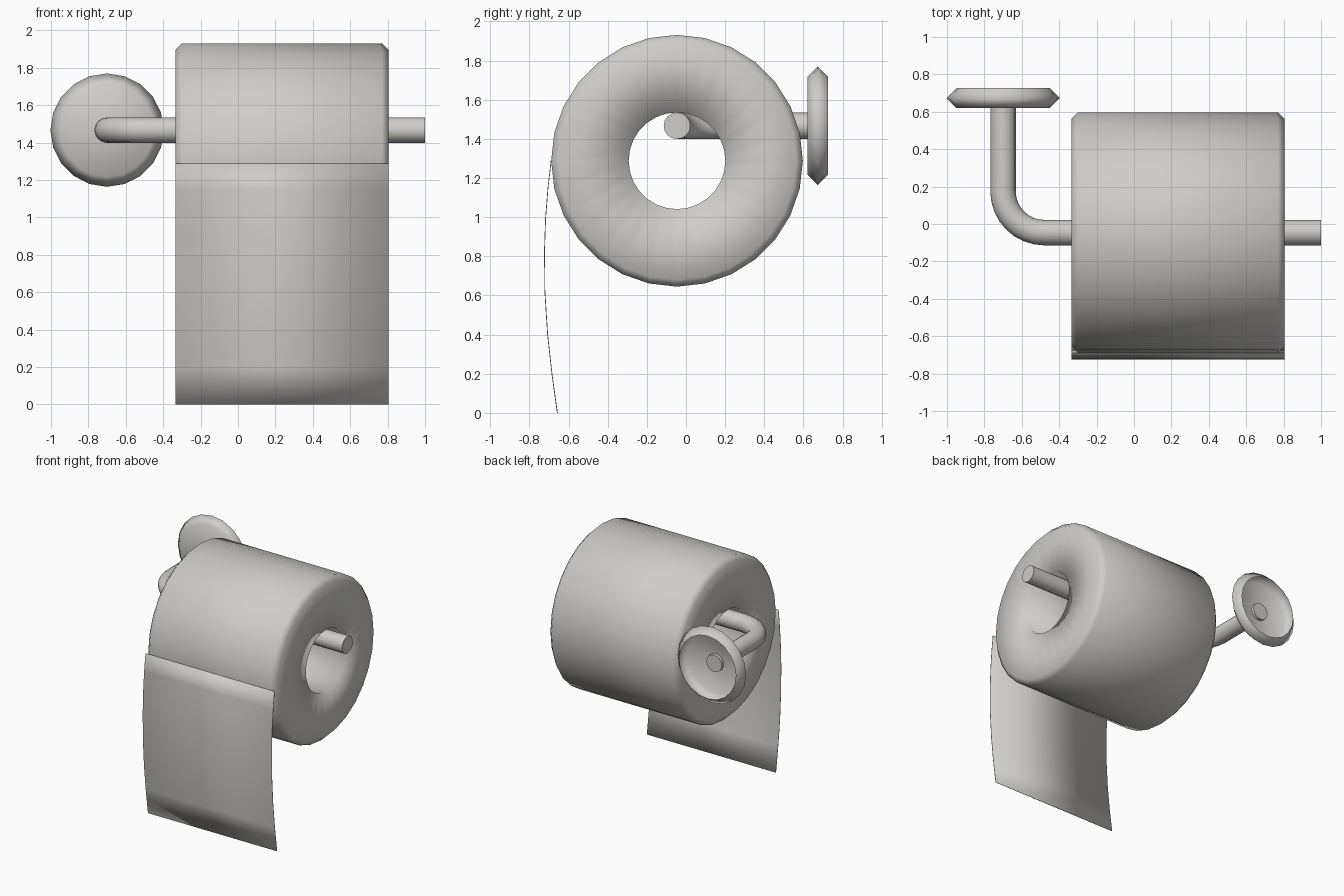
import bpy, bmesh
from math import sin, cos, pi, radians

cube = bpy.data.objects.get("Cube")
if cube:
    bpy.data.objects.remove(cube, do_unlink=True)

grey = bpy.data.materials.new("warm_grey")
grey.use_nodes = True
colour = (0.62, 0.61, 0.58, 1)
grey.diffuse_color = colour
grey.node_tree.nodes["Principled BSDF"].inputs["Base Color"].default_value = colour


def add_object(name, bm):
    mesh = bpy.data.meshes.new(name)
    bmesh.ops.remove_doubles(bm, verts=bm.verts, dist=1e-5)
    bmesh.ops.recalc_face_normals(bm, faces=bm.faces)
    for face in bm.faces:
        face.smooth = True
    bm.to_mesh(mesh)
    bm.free()
    mesh.materials.append(grey)
    obj = bpy.data.objects.new(name, mesh)
    bpy.context.collection.objects.link(obj)
    return obj


def lathe(name, profile, sides, place, closed=False):
    """Turn (offset, radius) pairs about an axis; place maps them to x, y, z."""
    bm = bmesh.new()
    turns = [2 * pi * i / sides for i in range(sides)]
    rings = [[bm.verts.new(place(d, r * sin(a), r * cos(a))) for a in turns]
             for d, r in profile]
    pairs = list(zip(rings, rings[1:]))
    if closed:
        pairs.append((rings[-1], rings[0]))
    for a, b in pairs:
        for i in range(sides):
            j = (i + 1) % sides
            bm.faces.new((a[i], a[j], b[j], b[i]))
    return add_object(name, bm)


LEFT, RIGHT = 0.805, -0.335
ROLL_Y, ROLL_Z, ROLL_R = -0.046, 1.288, 0.643
ROD_X, ROD_Z, ROD_R = -0.7, 1.467, 0.068

# Paper roll: chamfered tube lying along x, softly shaded all over
c = 0.035
lathe("paper_roll",
      [(RIGHT, 0.247), (RIGHT, ROLL_R - c), (RIGHT + c, ROLL_R),
       (LEFT - c, ROLL_R), (LEFT, ROLL_R - c), (LEFT, 0.247)],
      28, lambda d, u, v: (d, ROLL_Y + u, ROLL_Z + v), closed=True)

# Wall plate: shallow shell, open towards the wall
lathe("wall_plate", [(0.62, 0), (0.62, 0.25), (0.673, 0.303), (0.726, 0.25)],
      20, lambda d, u, v: (ROD_X + u, d, ROD_Z + v))

# Hanging sheet: gently bowed strip
bm = bmesh.new()
bow = [(-0.689, 1.288), (-0.705, 1.15), (-0.717, 1.0), (-0.723, 0.83),
       (-0.721, 0.62), (-0.707, 0.4), (-0.685, 0.2), (-0.657, 0)]
rows = [[bm.verts.new((x, y, z)) for x in (RIGHT, LEFT)] for y, z in bow]
for a, b in zip(rows, rows[1:]):
    bm.faces.new((a[0], b[0], b[1], a[1]))
sheet = add_object("hanging_sheet", bm)
thick = sheet.modifiers.new("thickness", "SOLIDIFY")
thick.thickness = 0.004
thick.offset = 0

# Holder rod: swept round bar with one rounded corner
bend = 0.22
path = [(1, ROLL_Y)]
for i in range(9):
    a = pi / 2 * i / 8
    path.append((ROD_X + bend - bend * sin(a), ROLL_Y + bend - bend * cos(a)))
path.append((ROD_X, 0.645))
curve = bpy.data.curves.new("holder_rod", "CURVE")
curve.dimensions = "3D"
curve.bevel_depth = ROD_R
curve.bevel_resolution = 6
curve.use_fill_caps = True
spline = curve.splines.new("POLY")
spline.points.add(len(path) - 1)
for point, (x, y) in zip(spline.points, path):
    point.co = (x, y, ROD_Z, 1)
curve.materials.append(grey)
rod = bpy.data.objects.new("holder_rod", curve)
bpy.context.collection.objects.link(rod)
bpy.ops.object.select_all(action="DESELECT")
rod.select_set(True)
bpy.context.view_layer.objects.active = rod
bpy.ops.object.convert(target="MESH")
bpy.ops.object.shade_smooth_by_angle(angle=radians(40))
